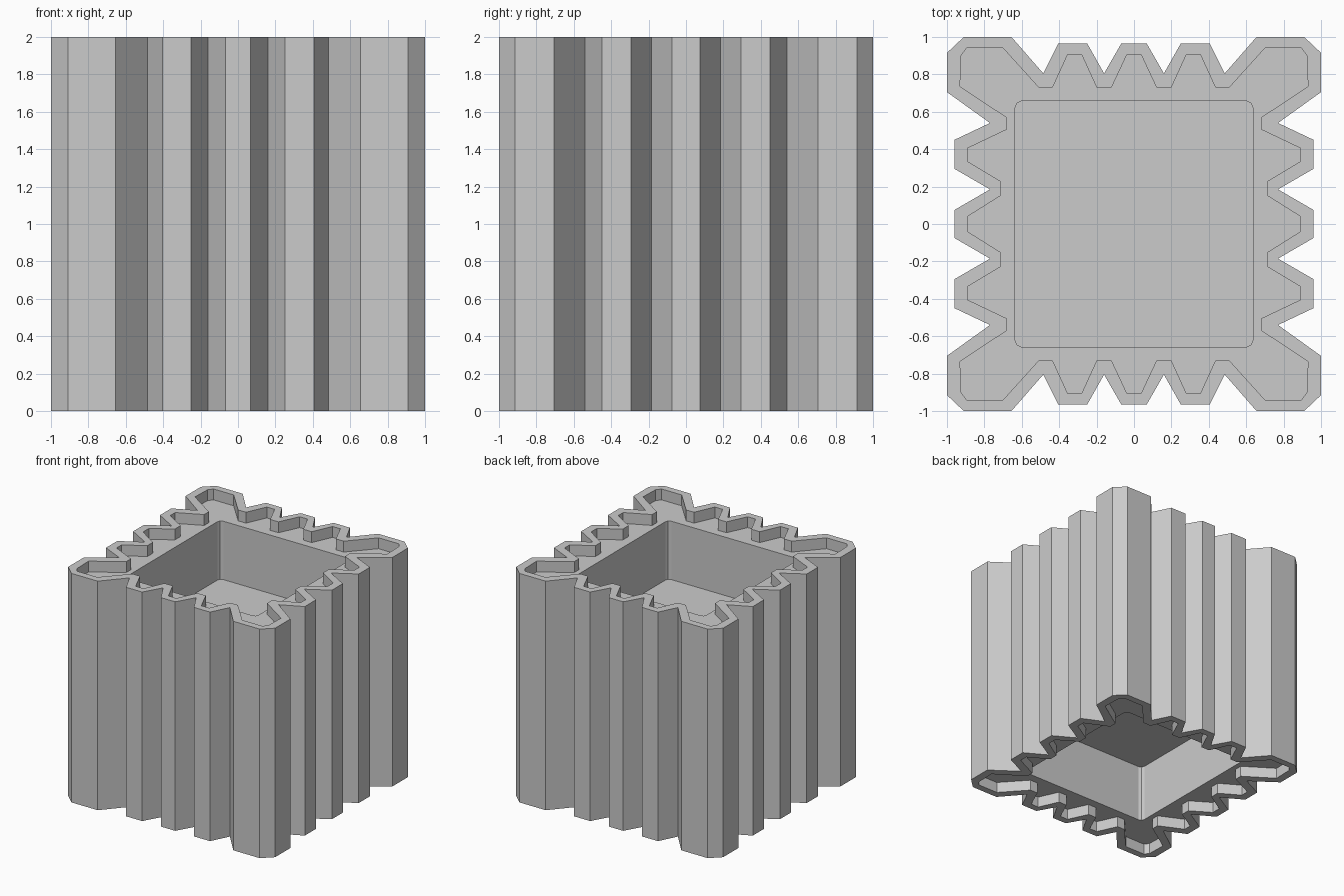
import bpy
import bmesh

cube = bpy.data.objects.get("Cube")
if cube:
    bpy.data.objects.remove(cube, do_unlink=True)

HEIGHT = 2.0
STEP = 0.095      # depth of the fluted recess
POCKET = 0.51     # depth of the square pocket below the recess

# One quarter of each outline, from the +x side round to the +y side
OUTER = [(.96, .075), (.77, .185), (.96, .295), (.96, .45), (.77, .54), (1, .705),
         (1, .915), (.91, 1), (.655, 1), (.485, .805), (.405, .965), (.25, .965),
         (.16, .805), (.068, .965)]
INNER = [(.89, .04), (.715, .15), (.715, .23), (.89, .335), (.89, .405), (.68, .505),
         (.68, .57), (.93, .735), (.925, .9), (.895, .94), (.7, .94), (.51, .73),
         (.435, .73), (.355, .905), (.28, .905), (.2, .73), (.12, .73), (.038, .905)]
SQUARE = [(.635, .622), (.625, .647), (.602, .657)]

grey = bpy.data.materials.new("light grey")
grey.use_nodes = True
grey.diffuse_color = (0.6, 0.6, 0.6, 1)
grey.node_tree.nodes["Principled BSDF"].inputs["Base Color"].default_value = grey.diffuse_color


def full_outline(quarter):
    """Mirror a quarter outline into a closed counter-clockwise loop."""
    half = quarter + [(-x, y) for x, y in reversed(quarter)]
    return half + [(-x, -y) for x, y in half]


def prism(name, quarter, z0, z1):
    bm = bmesh.new()
    verts = [bm.verts.new((x, y, z0)) for x, y in full_outline(quarter)]
    base = bm.faces.new(verts)
    top = bmesh.ops.extrude_face_region(bm, geom=[base], use_keep_orig=True)["geom"]
    bmesh.ops.translate(bm, vec=(0, 0, z1 - z0),
                        verts=[g for g in top if isinstance(g, bmesh.types.BMVert)])
    bmesh.ops.recalc_face_normals(bm, faces=bm.faces)
    mesh = bpy.data.meshes.new(name)
    bm.to_mesh(mesh)
    bm.free()
    mesh.materials.append(grey)
    obj = bpy.data.objects.new(name, mesh)
    bpy.context.collection.objects.link(obj)
    return obj


# Fluted block
block = prism("fluted_block", OUTER, 0, HEIGHT)

# Recess and pocket, cut into both the top and the bottom
over = 0.1
deep = STEP + POCKET
cutters = [
    prism("top_recess_cutter", INNER, HEIGHT - STEP, HEIGHT + over),
    prism("bottom_recess_cutter", INNER, -over, STEP),
    prism("top_pocket_cutter", SQUARE, HEIGHT - deep, HEIGHT + over),
    prism("bottom_pocket_cutter", SQUARE, -over, deep),
]
bpy.context.view_layer.objects.active = block
for cutter in cutters:
    cutter.hide_render = True
    cut = block.modifiers.new(cutter.name, 'BOOLEAN')
    cut.operation = 'DIFFERENCE'
    cut.solver = 'EXACT'
    cut.object = cutter
    bpy.ops.object.modifier_apply(modifier=cut.name)
    bpy.data.objects.remove(cutter, do_unlink=True)
